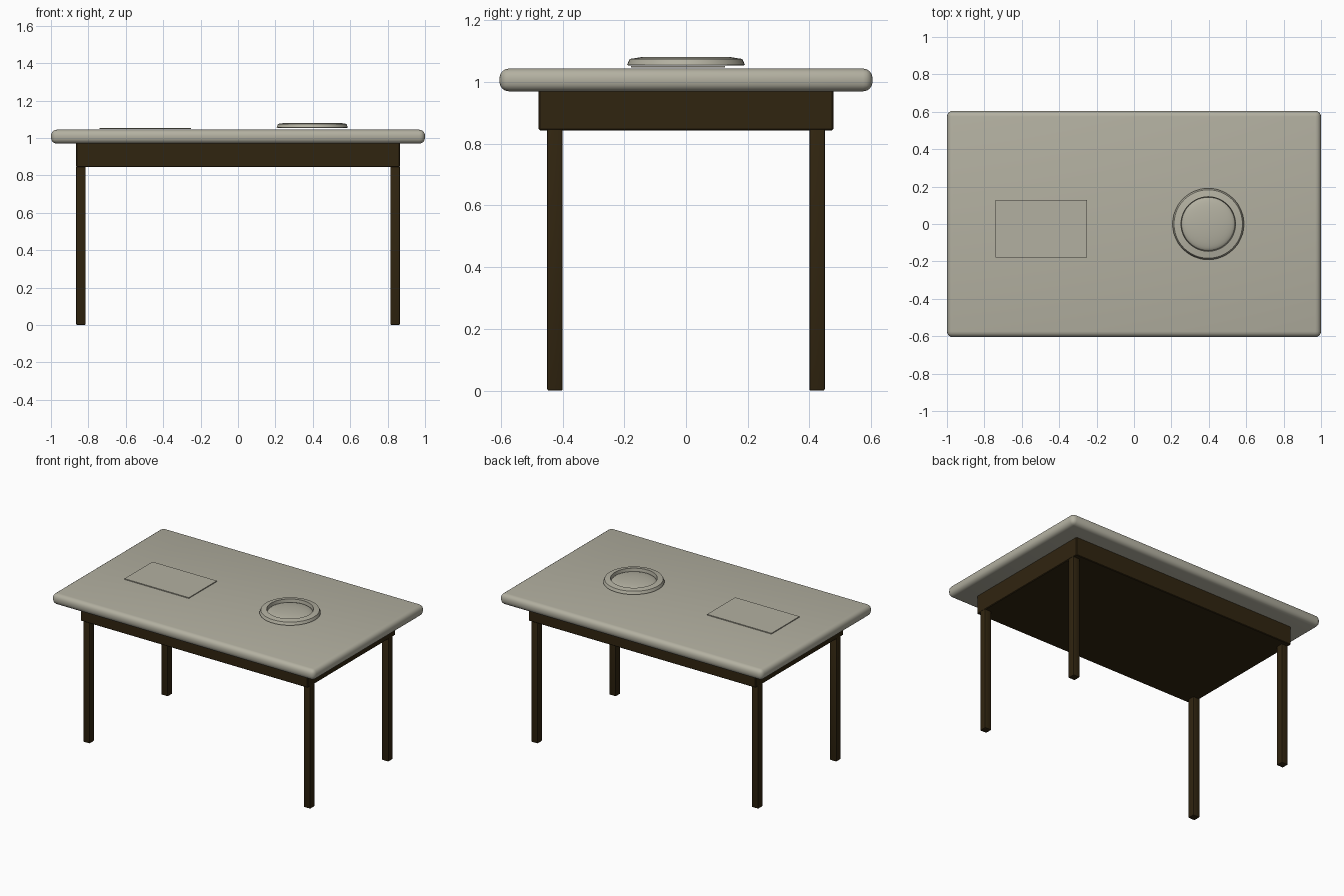
import bpy, bmesh, math

cube = bpy.data.objects.get("Cube")
if cube:
    bpy.data.objects.remove(cube, do_unlink=True)


def material(name, rgb):
    m = bpy.data.materials.new(name)
    m.use_nodes = True
    m.diffuse_color = (*rgb, 1)
    m.node_tree.nodes["Principled BSDF"].inputs["Base Color"].default_value = (*rgb, 1)
    return m


STONE = material("pale stone", (0.45, 0.435, 0.355))
WOOD = material("dark wood", (0.03, 0.018, 0.005))


def finish(name, bm, mat, angle):
    mesh = bpy.data.meshes.new(name)
    bm.to_mesh(mesh)
    bm.free()
    obj = bpy.data.objects.new(name, mesh)
    bpy.context.collection.objects.link(obj)
    mesh.materials.append(mat)
    bpy.ops.object.select_all(action="DESELECT")
    obj.select_set(True)
    bpy.context.view_layer.objects.active = obj
    bpy.ops.object.shade_smooth_by_angle(angle=math.radians(angle))
    return obj


def box(name, lo, hi, mat, bevel=0, segments=2):
    """Box between two corners, with optional rounded edges."""
    bm = bmesh.new()
    bmesh.ops.create_cube(bm, size=1)
    for v in bm.verts:
        v.co = [(a + b) / 2 + c * (b - a) for a, b, c in zip(lo, hi, v.co)]
    if bevel:
        bmesh.ops.bevel(bm, geom=bm.edges[:], offset=bevel, segments=segments,
                        profile=0.5, affect="EDGES")
    return finish(name, bm, mat, 35)


def lathe(name, profile, centre, mat, steps=48):
    """Spin a radius/height profile about a vertical axis."""
    bm = bmesh.new()
    verts = [bm.verts.new((r, 0, z)) for r, z in profile]
    edges = [bm.edges.new(pair) for pair in zip(verts, verts[1:])]
    bmesh.ops.spin(bm, geom=verts + edges, cent=(0, 0, 0), axis=(0, 0, 1),
                   angle=math.tau, steps=steps)
    bmesh.ops.remove_doubles(bm, verts=bm.verts[:], dist=1e-5)
    bmesh.ops.recalc_face_normals(bm, faces=bm.faces[:])
    obj = finish(name, bm, mat, 50)
    obj.location = centre
    return obj


# Table: rounded slab, solid apron and four square legs
box("tabletop", (-1, -0.605, 0.97), (1, 0.605, 1.044), STONE, 0.031, 4)
box("apron", (-0.865, -0.478, 0.844), (0.865, 0.478, 0.975), WOOD, 0.004, 1)
for sx, side in ((-1, "right"), (1, "left")):
    for sy, end in ((-1, "front"), (1, "back")):
        x, y = sx * 0.84, sy * 0.425
        box(f"{end}_{side}_leg", (x - 0.025, y - 0.025, 0),
            (x + 0.025, y + 0.025, 0.85), WOOD, 0.005, 2)

# Thin sheet lying on the table
box("sheet", (-0.74, -0.178, 1.047), (-0.25, 0.127, 1.053), STONE)

# Round dish: low domed centre inside a sloping rim
dome = [(0.143 * math.sin(t), 1.055 + 0.025 * math.cos(t))
        for t in (i * math.pi / 20 for i in range(11))]
rim = [(0.146, 1.081), (0.183, 1.075), (0.191, 1.056), (0.185, 1.054), (0, 1.054)]
lathe("dish", dome + rim, (0.397, 0, 0), STONE)
